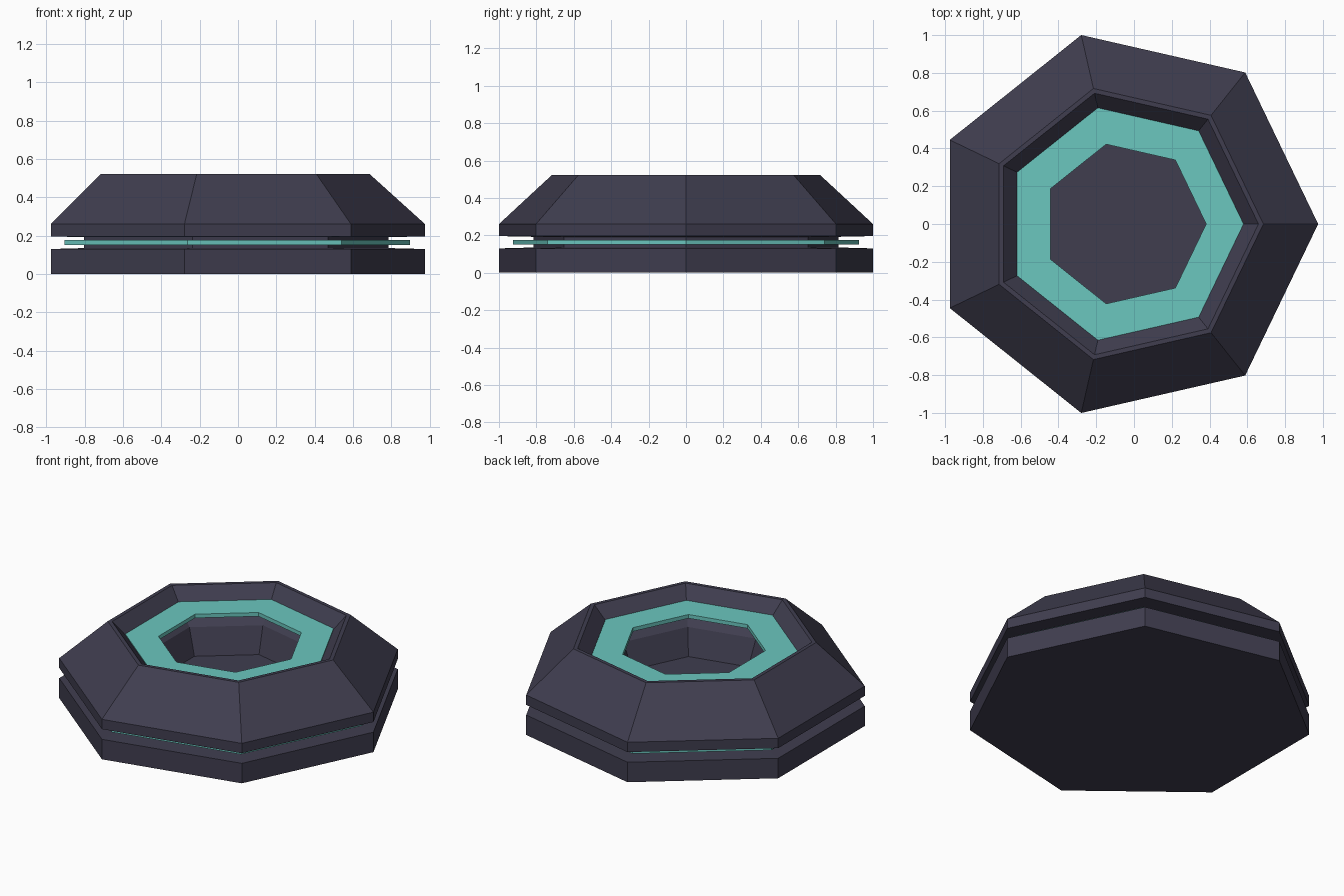
import bpy, bmesh
from math import cos, sin, tau

if "Cube" in bpy.data.objects:
    bpy.data.objects.remove(bpy.data.objects["Cube"])

SIDES = 7
CX = -0.051  # heptagon centre, so that the bounds are centred on x = 0


def material(name, rgb):
    m = bpy.data.materials.new(name)
    m.diffuse_color = (*rgb, 1)
    m.use_nodes = True
    m.node_tree.nodes["Principled BSDF"].inputs["Base Color"].default_value = m.diffuse_color
    return m


def lathe(name, profile, mat, closed=False):
    """Sweep an (r, z) profile around seven sides; r = 0 ends are single points."""
    bm = bmesh.new()
    rings = []
    for r, z in profile:
        if r == 0:
            rings.append([bm.verts.new((CX, 0, z))] * SIDES)
        else:
            rings.append([bm.verts.new((CX + r * cos(tau * i / SIDES), r * sin(tau * i / SIDES), z))
                          for i in range(SIDES)])
    pairs = list(zip(rings, rings[1:]))
    if closed:
        pairs.append((rings[-1], rings[0]))
    for a, b in pairs:
        for i in range(SIDES):
            j = (i + 1) % SIDES
            corners = list(dict.fromkeys((a[i], a[j], b[j], b[i])))
            bm.faces.new(corners)
    bmesh.ops.dissolve_limit(bm, angle_limit=0.001, verts=bm.verts[:], edges=bm.edges[:])
    bmesh.ops.recalc_face_normals(bm, faces=bm.faces[:])
    me = bpy.data.meshes.new(name)
    bm.to_mesh(me)
    bm.free()
    me.materials.append(mat)
    ob = bpy.data.objects.new(name, me)
    bpy.context.collection.objects.link(ob)
    return ob


def ring(name, r_in, r_out, z0, z1, mat):
    return lathe(name, [(r_in, z0), (r_out, z0), (r_out, z1), (r_in, z1)], mat, closed=True)


dark = material("dark_metal", (0.05, 0.047, 0.078))
teal = material("teal_glow", (0.147, 0.57, 0.52))

# body: base slab, recessed neck, sloped shell, rim and stepped bowl
lathe("body", [
    (0, 0), (1.026, 0), (1.026, 0.13), (0.835, 0.135),
    (0.835, 0.192), (1.026, 0.196), (1.026, 0.26),
    (0.736, 0.522), (0.71, 0.522), (0.62, 0.43),
    (0.50, 0.335), (0.44, 0.17), (0, 0.17)], dark)

# glowing rings: one in the side groove, one resting in the bowl
ring("groove_ring", 0.80, 0.948, 0.152, 0.176, teal)
ring("top_ring", 0.433, 0.631, 0.422, 0.447, teal)
